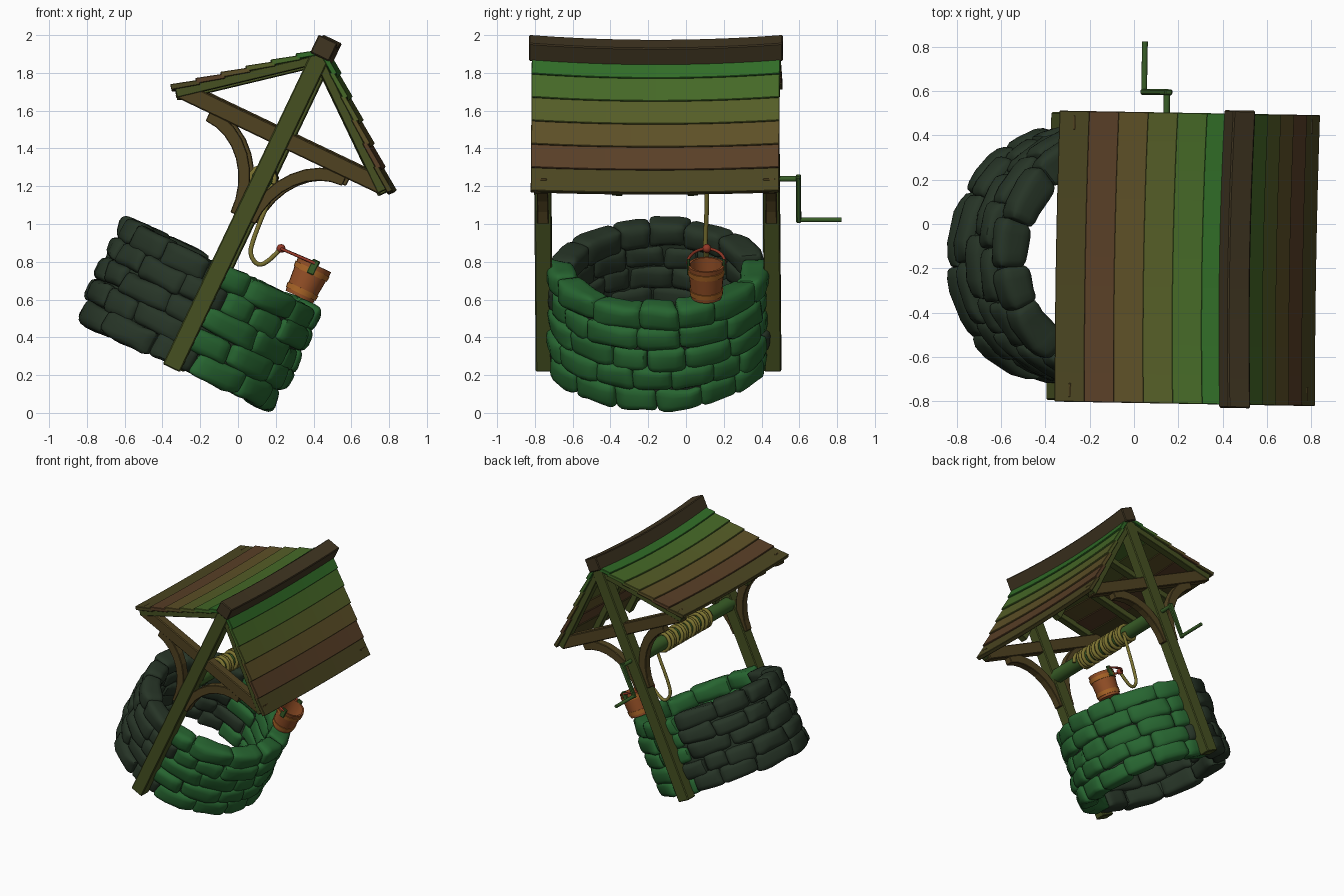
import bpy, bmesh, math, random
from mathutils import Matrix, Vector, noise

if "Cube" in bpy.data.objects:
    bpy.data.objects.remove(bpy.data.objects["Cube"])

random.seed(4)
# the whole well leans over to the right: every part is built upright, then placed with TILT
TILT = (Matrix.Translation((-0.342, -0.145, 0.237)) @ Matrix.Rotation(math.radians(-1), 4, 'Z')
        @ Matrix.Rotation(math.radians(25.5), 4, 'Y'))


def material(name, rgb):
    m = bpy.data.materials.new(name)
    m.diffuse_color = (*rgb, 1)
    m.use_nodes = True
    m.node_tree.nodes["Principled BSDF"].inputs["Base Color"].default_value = m.diffuse_color
    return m


STONE = material("stone_green", (0.02, 0.13, 0.03))
DARK = material("stone_dark", (0.02, 0.035, 0.02))
POST = material("post_wood", (0.06, 0.08, 0.015))
BRACE = material("brace_wood", (0.08, 0.055, 0.015))
RIDGE = material("ridge_wood", (0.05, 0.035, 0.015))
ROPE = material("rope", (0.2, 0.17, 0.03))
LOG = material("log", (0.04, 0.11, 0.02))
PAIL = material("pail_wood", (0.3, 0.08, 0.02))
HOOP = material("pail_hoop", (0.4, 0.13, 0.02))
BAIL = material("pail_handle", (0.3, 0.04, 0.02))


def add(name, data, mat, smooth=35):
    if isinstance(data, bmesh.types.BMesh):
        bmesh.ops.recalc_face_normals(data, faces=data.faces[:])
        me = bpy.data.meshes.new(name)
        data.to_mesh(me)
        data.free()
    else:
        me = data
    ob = bpy.data.objects.new(name, me)
    bpy.context.collection.objects.link(ob)
    me.materials.clear()
    me.materials.append(mat)
    ob.matrix_world = TILT
    if smooth:
        bpy.ops.object.select_all(action='DESELECT')
        ob.select_set(True)
        bpy.context.view_layer.objects.active = ob
        bpy.ops.object.shade_smooth_by_angle(angle=math.radians(smooth))
    return ob


def prism(name, prof, y0, y1, mat, sag=0.0, cuts=1, bevel=0.006):
    """Extrude an xz outline along y, optionally sagging in the middle."""
    bm = bmesh.new()
    loops = []
    for i in range(cuts + 1):
        y = y0 + (y1 - y0) * i / cuts
        drop = sag * (1 - (y / 0.665) ** 2)
        loops.append([bm.verts.new((x, y, z - drop)) for x, z in prof])
    n = len(prof)
    for a, b in zip(loops, loops[1:]):
        for i in range(n):
            bm.faces.new((a[i], a[(i + 1) % n], b[(i + 1) % n], b[i]))
    bm.faces.new(loops[0])
    bm.faces.new(loops[-1])
    ob = add(name, bm, mat, 0)
    if bevel:
        mod = ob.modifiers.new("soft_edges", 'BEVEL')
        mod.width, mod.segments = bevel, 1
        mod.limit_method, mod.angle_limit = 'ANGLE', math.radians(40)
    return ob


def rect(x0, x1, z0, z1):
    return [(x0, z0), (x1, z0), (x1, z1), (x0, z1)]


def tube(name, pts, radius, mat, smooth_path=True, res=4):
    cu = bpy.data.curves.new(name, 'CURVE')
    cu.dimensions = '3D'
    cu.bevel_depth, cu.bevel_resolution, cu.use_fill_caps = radius, res, True
    sp = cu.splines.new('NURBS' if smooth_path else 'POLY')
    sp.points.add(len(pts) - 1)
    for p, co in zip(sp.points, pts):
        p.co = (*co, 1)
    sp.use_endpoint_u, sp.order_u, sp.resolution_u = True, 3, 4
    tmp = bpy.data.objects.new(name + "_path", cu)
    me = bpy.data.meshes.new_from_object(tmp)
    bpy.data.objects.remove(tmp)
    return add(name, me, mat, 50)


def lathe(name, prof, mat, at=(0, 0, 0), seg=24):
    """Spin a closed rz outline around the upright axis."""
    bm = bmesh.new()
    rings = [[bm.verts.new((at[0] + r * math.cos(t), at[1] + r * math.sin(t), at[2] + z)) for r, z in prof]
             for t in (2 * math.pi * i / seg for i in range(seg))]
    n = len(prof)
    for k in range(seg):
        a, b = rings[k], rings[(k + 1) % seg]
        for i in range(n):
            bm.faces.new((a[i], a[(i + 1) % n], b[(i + 1) % n], b[i]))
    return add(name, bm, mat)


# stone ring: bent, rounded, noisy blocks in five courses around a mortar core
def stone(bm, a, half_a, r, z, half, N=5):
    dims = Vector((half_a * 0.54, half.x, half.y))
    rad = 0.03
    seed = Vector((random.random(), random.random(), random.random())) * 50
    grid = {}

    def vert(key):
        if key not in grid:
            u = [2 * k / N - 1 for k in key]
            p = Vector([math.copysign(abs(c) ** 0.6, c) for c in u])
            full = Vector([c * d for c, d in zip(p, dims)])
            core = Vector([max(rad - d, min(d - rad, c)) for c, d in zip(full, dims)])
            q = core + (full - core).normalized() * rad
            q.y += 0.012 * p.y * (1 - p.x ** 2) * (1 - p.z ** 2)
            q += noise.noise_vector(q * 8 + seed) * 0.016
            t = a + q.x / 0.54
            grid[key] = bm.verts.new(((r + q.y) * math.cos(t), (r + q.y) * math.sin(t), z + q.z))
        return grid[key]

    for axis in range(3):
        for end in (0, N):
            for i in range(N):
                for j in range(N):
                    quad = []
                    for di, dj in ((0, 0), (1, 0), (1, 1), (0, 1)):
                        key = [i + di, j + dj]
                        key.insert(axis, end)
                        quad.append(vert(tuple(key)))
                    bm.faces.new(quad)


halves = {"stones_right": (bmesh.new(), STONE), "stones_left": (bmesh.new(), DARK)}
H = 0.118
for c in range(5):
    n = 13 + c % 2
    w = [random.uniform(0.7, 1.3) for _ in range(n)]
    a = c * 0.9
    for k in w:
        da = 2 * math.pi * k / sum(w)
        mid = a + da / 2
        bm = halves["stones_right" if math.cos(mid) > 0 else "stones_left"][0]
        lift = random.uniform(-0.012, 0.012)
        stone(bm, mid, da / 2 + 0.004, 0.508 + random.uniform(-0.012, 0.012),
              0.018 + H * (c + 0.5) + lift, Vector((0.068, H / 2 + 0.006)).to_2d())
        a += da
for name, (bm, mat) in halves.items():
    add(name, bm, mat, 40)
lathe("mortar_core", [(0.465, 0.04), (0.545, 0.04), (0.545, 0.56), (0.465, 0.56)], DARK, seg=40)

# frame at each end: post, tie beam, two curved braces
for s, side in ((-1, "front"), (1, "back")):
    y = s * 0.605
    prism(side + "_post", rect(-0.05, 0.05, 0, 1.84), y - 0.045, y + 0.045, POST)
    prism(side + "_tie_beam", rect(-0.60, 0.60, 1.305, 1.395), y - 0.035, y + 0.035, BRACE)
    for m, lr in ((-1, "left"), (1, "right")):
        arc = []
        for r0 in (0.38, 0.45):
            ts = [math.pi / 2 * i / 8 for i in range(9)]
            row = [(m * (0.40 - 0.86 * r0 * math.cos(t)), 0.88 + r0 * math.sin(t)) for t in ts]
            arc += row if r0 == 0.38 else row[::-1]
        prism(f"{side}_{lr}_brace", arc, y - 0.03, y + 0.03, BRACE, bevel=0.004)

# roof: rafters and six overlapping boards on each slope
ang = math.radians(39.3)
COLS = [(0.03, 0.15, 0.02), (0.06, 0.14, 0.02), (0.09, 0.11, 0.02),
        (0.11, 0.08, 0.02), (0.10, 0.05, 0.02), (0.07, 0.06, 0.015)]
BOARDS = [material(f"board_{i}", c) for i, c in enumerate(COLS)]
for m, lr in ((-1, "left"), (1, "right")):
    def slope(d, h, m=m):
        return (m * (d * math.cos(ang) + h * math.sin(ang)), 1.868 - d * math.sin(ang) + h * math.cos(ang))
    for i in range(6):
        d0, d1 = 0.137 * i - 0.01, 0.137 * (i + 1) + 0.008
        prism(f"{lr}_roof_board_{i + 1}",
              [slope(d0, -0.024), slope(d1, -0.014), slope(d1, 0.016), slope(d0, 0.002)],
              -0.657, 0.657, BOARDS[i], sag=0.028 - 0.003 * i, cuts=10, bevel=0.003)
    for j, y in enumerate((-0.615, -0.2, 0.2, 0.615)):
        prism(f"{lr}_rafter_{j + 1}", [slope(0, -0.065), slope(0.81, -0.06), slope(0.81, -0.012), slope(0, -0.02)],
              y - 0.028, y + 0.028, POST, sag=0.02, bevel=0.003)
prism("ridge_cap", rect(-0.055, 0.055, 1.825, 1.93), -0.672, 0.672, RIDGE, sag=0.028, cuts=10)

# windlass: log, wound rope, crank
Z = 1.11
tube("windlass_log", [(0, -0.58, Z), (0, 0.58, Z)], 0.055, LOG, False)
coil = []
TURNS = 15
for i in range(TURNS * 12 + 1):
    t = i / 12
    wob = 0.012 * math.sin(t * 1.7)
    a = 2 * math.pi * t
    coil.append((0.064 * math.cos(a), -0.30 + 0.57 * t / TURNS + wob, Z + 0.064 * math.sin(a)))
tube("wound_rope", coil, 0.014, ROPE, False, 2)
tube("crank_axle", [(0, 0.56, Z), (0, 0.755, Z)], 0.015, LOG, False)
prism("crank_arm", [(-0.013, Z - 0.255), (0.013, Z - 0.255), (0.02, Z + 0.02), (-0.02, Z + 0.02)], 0.735, 0.762, LOG)
tube("crank_handle", [(0, 0.74, Z - 0.24), (0, 0.975, Z - 0.24)], 0.013, LOG, False)

# slack rope down to the pail handle
YB = 0.265
tube("hanging_rope", [(0.064, YB, 1.11), (0.072, YB, 1.0), (0.076, YB - 0.005, 0.9), (0.085, YB - 0.01, 0.79),
                      (0.10, YB - 0.01, 0.715), (0.17, YB, 0.675), (0.215, YB, 0.74), (0.237, YB, 0.815)], 0.012, ROPE)

# pail standing on the rim, with hoops, ears, swung-over handle and knot
B = (0.435, YB, 0.625)
lathe("pail", [(0.0005, 0), (0.08, 0), (0.097, 0.19), (0.085, 0.19), (0.07, 0.02), (0.0005, 0.02)], PAIL, B)
for nm, z in (("lower", 0.018), ("upper", 0.135)):
    r = 0.08 + 0.0895 * z
    lathe(nm + "_hoop", [(r - 0.004, z), (r + 0.005, z), (r + 0.008, z + 0.03), (r - 0.002, z + 0.03)], HOOP, B)
for s, nm in ((-1, "front"), (1, "back")):
    y = YB + s * 0.094
    prism(nm + "_pail_ear", rect(0.415, 0.455, 0.76, 0.84), y - 0.008, y + 0.008, LOG, bevel=0.004)
tube("pail_handle", [(0.435 - 0.198 * math.sin(t), YB + 0.1 * math.cos(t), 0.822 - 0.008 * math.sin(t))
                     for t in (math.pi * i / 16 for i in range(17))], 0.008, BAIL)
knot = bmesh.new()
bmesh.ops.create_icosphere(knot, subdivisions=2, radius=0.024, matrix=Matrix.Translation((0.237, YB, 0.815)))
add("rope_knot", knot, BAIL, 60)
